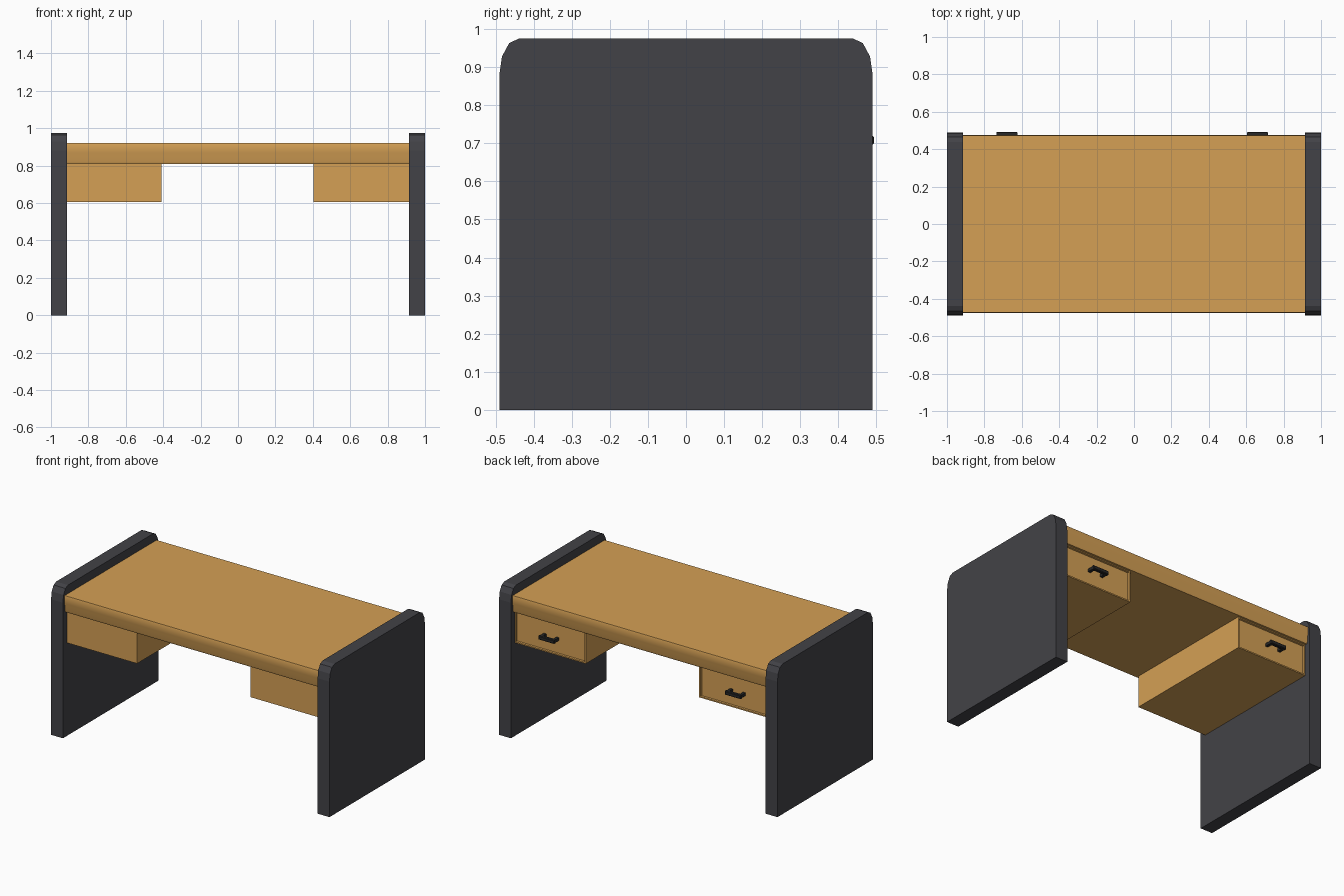
import bpy, bmesh
from mathutils import Matrix, Vector

if "Cube" in bpy.data.objects:
    bpy.data.objects.remove(bpy.data.objects["Cube"])


def material(name, rgb):
    m = bpy.data.materials.new(name)
    m.diffuse_color = (*rgb, 1)
    m.use_nodes = True
    m.node_tree.nodes["Principled BSDF"].inputs["Base Color"].default_value = m.diffuse_color
    return m


WOOD = material("warm_wood", (0.66, 0.35, 0.09))
DARK = material("charcoal", (0.055, 0.055, 0.063))
BLACK = material("handle_black", (0.02, 0.02, 0.02))


def finish(name, bm, mat, smooth=False):
    bmesh.ops.recalc_face_normals(bm, faces=bm.faces[:])
    mesh = bpy.data.meshes.new(name)
    bm.to_mesh(mesh)
    bm.free()
    mesh.materials.append(mat)
    ob = bpy.data.objects.new(name, mesh)
    bpy.context.collection.objects.link(ob)
    if smooth:
        bpy.ops.object.select_all(action='DESELECT')
        ob.select_set(True)
        bpy.context.view_layer.objects.active = ob
        bpy.ops.object.shade_smooth_by_angle(angle=0.9)
    return ob


def add_box(bm, x0, x1, y0, y1, z0, z1):
    size = Vector((x1 - x0, y1 - y0, z1 - z0))
    mid = Vector((x0 + x1, y0 + y1, z0 + z1)) / 2
    mat = Matrix.Translation(mid) @ Matrix.Diagonal((*size, 1))
    return bmesh.ops.create_cube(bm, size=1, matrix=mat)


def extrude_x(name, half, x0, x1, mat, smooth=False):
    """Extrude a profile along x; half lists (y, z) for +y, bottom to top."""
    outline = half + [(-y, z) for y, z in reversed(half)]
    bm = bmesh.new()
    face = bm.faces.new([bm.verts.new((x0, y, z)) for y, z in outline])
    ext = bmesh.ops.extrude_face_region(bm, geom=[face])
    verts = [g for g in ext["geom"] if isinstance(g, bmesh.types.BMVert)]
    bmesh.ops.translate(bm, verts=verts, vec=(x1 - x0, 0, 0))
    return finish(name, bm, mat, smooth)


# Side panels with rounded top corners
panel = [(0.49, 0), (0.49, 0.88), (0.483, 0.928), (0.464, 0.963), (0.438, 0.975)]
extrude_x("left_side_panel", panel, -1.0, -0.915, DARK)
extrude_x("right_side_panel", panel, 0.915, 1.0, DARK)

# Desktop with softly moulded front and back edges
top = [(0.464, 0.81), (0.469, 0.822), (0.469, 0.852), (0.475, 0.87),
       (0.475, 0.91), (0.472, 0.92)]
extrude_x("desktop", top, -0.916, 0.916, WOOD, smooth=True)

for side, x0, x1, hx in (("left", -0.916, -0.41, -0.68), ("right", 0.405, 0.916, 0.66)):
    # Drawer box, its working face recessed inside a thin rim
    bm = bmesh.new()
    add_box(bm, x0, x1, -0.45, 0.45, 0.605, 0.812)
    bm.normal_update()
    back = max(bm.faces, key=lambda f: f.calc_center_median().y)
    bmesh.ops.inset_individual(bm, faces=[back], thickness=0.012)
    bmesh.ops.inset_individual(bm, faces=[back], thickness=0.002, depth=-0.012)
    finish(side + "_drawer", bm, WOOD)

    # Bar handle on two posts
    bm = bmesh.new()
    bar = add_box(bm, hx - 0.056, hx + 0.056, 0.474, 0.493, 0.695, 0.72)
    edges = {e for v in bar["verts"] for e in v.link_edges
             if all(w.co.y > 0.48 for w in e.verts)}
    bmesh.ops.bevel(bm, geom=list(edges), offset=0.004, segments=1, affect='EDGES')
    for s in (-1, 1):
        cx = hx + s * 0.046
        add_box(bm, cx - 0.009, cx + 0.009, 0.435, 0.476, 0.698, 0.717)
    finish(side + "_drawer_handle", bm, BLACK)
